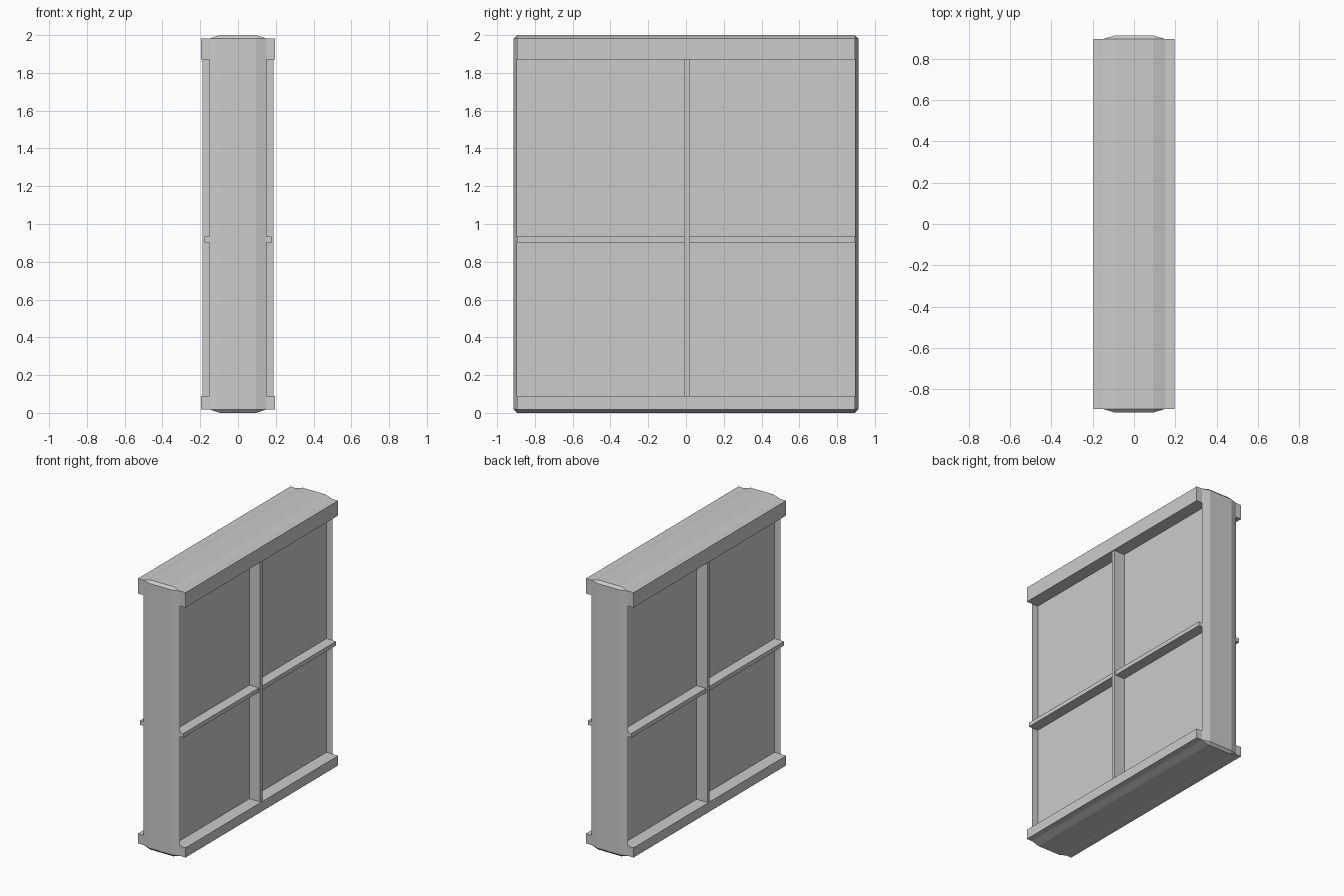
import bpy, bmesh

if "Cube" in bpy.data.objects:
    bpy.data.objects.remove(bpy.data.objects["Cube"])

HY, HZ, C = 0.912, 1.0, 0.018        # half width, half height, edge chamfer
X_FLAT, X_EDGE, X_PANEL = 0.095, 0.15, 0.10
IY, IZ = HY - C, HZ - C


def add_object(name, bm):
    bmesh.ops.recalc_face_normals(bm, faces=bm.faces[:])
    mesh = bpy.data.meshes.new(name)
    bm.to_mesh(mesh)
    bm.free()
    ob = bpy.data.objects.new(name, mesh)
    bpy.context.scene.collection.objects.link(ob)
    return ob


def box(name, x0, x1, y0, y1, z0, z1):
    bm = bmesh.new()
    bmesh.ops.create_cube(bm, size=1)
    for v in bm.verts:
        v.co = (x0 + (v.co.x + 0.5) * (x1 - x0),
                y0 + (v.co.y + 0.5) * (y1 - y0),
                z0 + (v.co.z + 0.5) * (z1 - z0))
    return add_object(name, bm)


# Chamfered outer casing with a recessed panel on both broad sides
bm = bmesh.new()
corners = [(1, 1), (-1, 1), (-1, -1), (1, -1)]
outer = []
for i, (sy, sz) in enumerate(corners):
    pair = [(sy * HY, sz * IZ), (sy * IY, sz * HZ)]
    outer += pair if i % 2 == 0 else pair[::-1]
rings = []
for s in (1, -1):
    ring = [bm.verts.new((s * X_FLAT, y, z + HZ)) for y, z in outer]
    rim, floor = [[bm.verts.new((s * x, sy * IY, sz * IZ + HZ)) for sy, sz in corners]
                  for x in (X_EDGE, X_PANEL)]
    for i in range(4):
        j = (i + 1) % 4
        bm.faces.new((ring[2 * i], ring[2 * i + 1], rim[i]))
        bm.faces.new((ring[2 * i + 1], ring[2 * j], rim[j], rim[i]))
        bm.faces.new((rim[i], rim[j], floor[j], floor[i]))
    bm.faces.new(floor)
    rings.append(ring)
for i in range(8):
    j = (i + 1) % 8
    bm.faces.new((rings[0][i], rings[0][j], rings[1][j], rings[1][i]))
add_object("casing", bm)

# Rails, mullion and crossbars, repeated on each broad side
for s, side in ((1, "right"), (-1, "left")):
    def bar(name, depth, *yz):
        a, b = sorted((s * 0.09, s * depth))
        box(f"{name}_{side}", a, b, *yz)

    bar("top_rail", 0.196, -IY, IY, 1.872, 2 - C)
    bar("bottom_rail", 0.196, -IY, IY, C, 0.09)
    bar("mullion", 0.188, -0.008, 0.018, 0.08, 1.88)
    bar("crossbar_front", 0.178, -IY, -0.004, 0.902, 0.933)
    bar("crossbar_back", 0.178, 0.014, IY, 0.902, 0.933)
